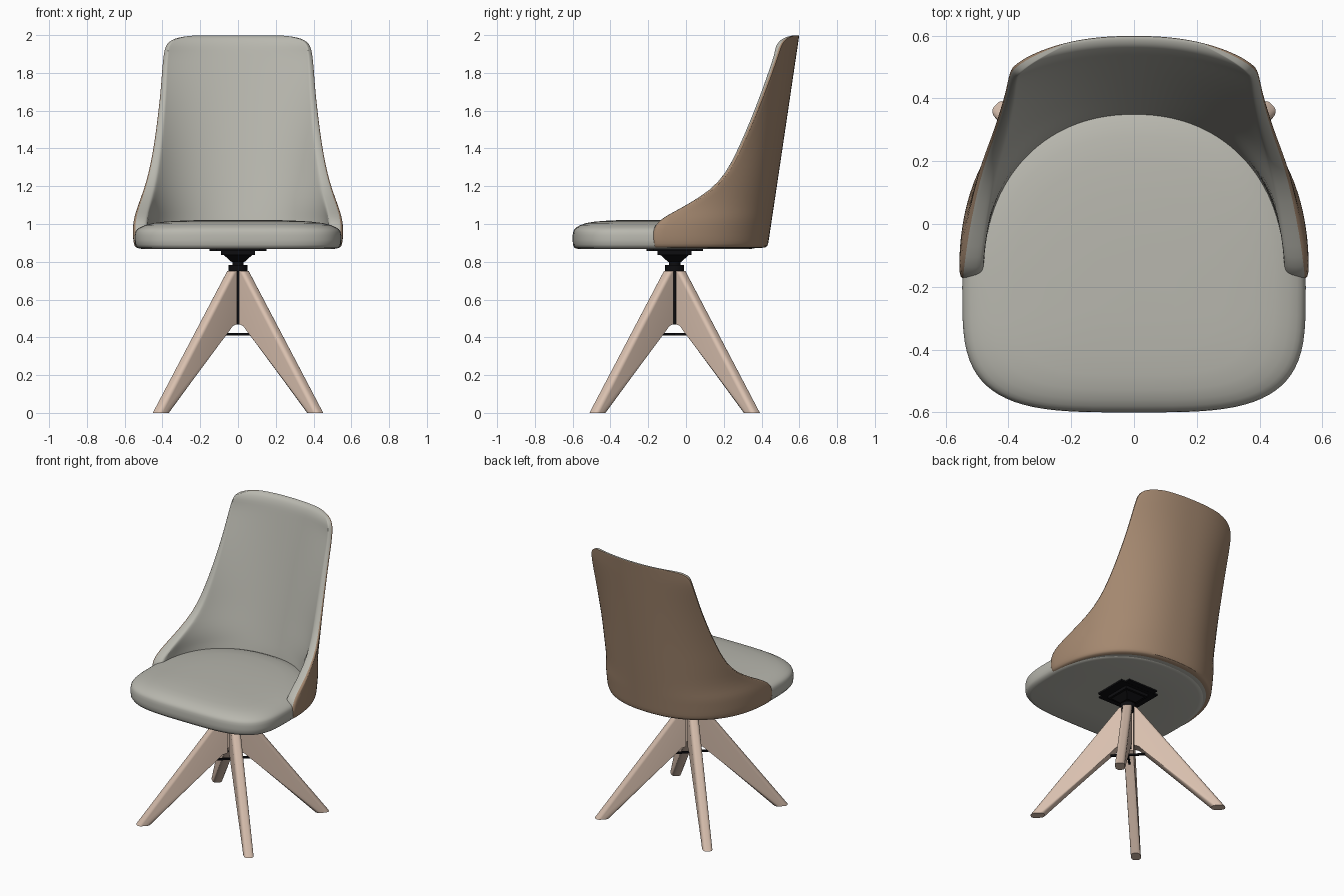
import bpy, bmesh, math
from mathutils import Matrix

if "Cube" in bpy.data.objects:
    bpy.data.objects.remove(bpy.data.objects["Cube"])


def material(name, rgb):
    m = bpy.data.materials.new(name)
    m.diffuse_color = (*rgb, 1)
    m.use_nodes = True
    m.node_tree.nodes["Principled BSDF"].inputs["Base Color"].default_value = m.diffuse_color
    return m


GREY = material("grey upholstery", (0.48, 0.475, 0.425))
BROWN = material("brown leather", (0.37, 0.245, 0.16))
WOOD = material("pale wood", (0.69, 0.525, 0.425))
BLACK = material("black metal", (0.004, 0.004, 0.005))
AXIS_Y = -0.06  # swivel axis


def finish(name, bm, mats, angle=40):
    bmesh.ops.recalc_face_normals(bm, faces=bm.faces)
    me = bpy.data.meshes.new(name)
    bm.to_mesh(me)
    bm.free()
    ob = bpy.data.objects.new(name, me)
    bpy.context.collection.objects.link(ob)
    for m in mats:
        me.materials.append(m)
    bpy.ops.object.select_all(action='DESELECT')
    ob.select_set(True)
    bpy.context.view_layer.objects.active = ob
    bpy.ops.object.shade_smooth_by_angle(angle=math.radians(angle))
    return ob


def spow(v, p):
    return math.copysign(abs(v) ** p, v)


def loft(bm, rings, mat_rule=lambda j: 0):
    """Bridge closed rings of points."""
    loops = [[bm.verts.new(p) for p in r] for r in rings]
    n = len(loops[0])
    for a, b in zip(loops, loops[1:]):
        for j in range(n):
            k = (j + 1) % n
            bm.faces.new((a[j], a[k], b[k], b[j])).material_index = mat_rule(j)
    return loops


# --- Back shell: a leaning oval sheet trimmed by the rim, padded inside ---
N, NOSE = 30, 4
DEPTH, EXP, EXP_IN = 0.597, 2.3, 2.15


def width_for(x, y, depth, e):
    """Half width of the oval that passes through (x, y)."""
    return x / (1 - max(y / depth, 0) ** e) ** (1 / e)


def arc(a, depth, c, limit, e, z):
    tm = math.asin(min(1, (limit / a) ** (e / 2)))
    pts = []
    for i in range(N + 1):
        t = tm * (2 * i / N - 1)
        pts.append((a * spow(math.sin(t), 2 / e),
                    c + depth * max(math.cos(t), 0) ** (2 / e), z))
    return pts


def shell_ring(z, X, yr, a, c, depth, tx, dy, ty, bulge):
    outer = arc(a, depth, c, X, EXP, z)
    xi, yi = X - tx, yr - dy
    ci = min(c, yi)
    d_in = c + depth - ty - ci
    a_in = width_for(xi, yi - ci, d_in, EXP_IN)
    inner = arc(a_in, d_in, ci, xi, EXP_IN, z)

    def nose(side):  # rounded rim from outer end to inner end
        return [(side * (X - tx * (1 - math.cos(f)) / 2),
                 yr - dy * (1 - math.cos(f)) / 2 - bulge * math.sin(f), z)
                for f in (math.pi * i / NOSE for i in range(1, NOSE))]
    return outer + nose(1) + inner[::-1] + nose(-1)[::-1]


# height, half width, front y of the rim
ROWS = [(0.872, 0.538, -0.17), (0.88, 0.549, -0.175), (0.91, 0.557, -0.18),
        (0.97, 0.559, -0.18), (1.02, 0.555, -0.145), (1.06, 0.545, -0.075),
        (1.10, 0.532, 0.0), (1.18, 0.503, 0.13), (1.27, 0.477, 0.207),
        (1.37, 0.457, 0.258), (1.47, 0.441, 0.303), (1.60, 0.424, 0.356),
        (1.72, 0.411, 0.401), (1.82, 0.404, 0.436), (1.90, 0.396, 0.462)]
rings = []
for z, X, front in ROWS:
    u = min(max((z - 1.0) / 0.9, 0), 1)
    tx, dy, ty = 0.08 - 0.052 * u ** 0.7, 0.02 * u, 0.1 - 0.05 * u
    bulge = 0.1 * tx + 0.006
    yr = front + dy + bulge
    c = min(-0.16 + 0.148 * (z - 0.9), yr)
    depth = -0.16 + 0.148 * (z - 0.9) + DEPTH - c - (0.02 if z < 0.875 else 0)
    a = width_for(X, yr - c, depth, EXP)
    rings.append(shell_ring(z, X, yr, a, c, depth, tx, dy, ty, bulge))
# rounded top corners: the same sheet, trimmed narrower
for z, X, ty in ((1.94, 0.386, 0.048), (1.965, 0.368, 0.043), (1.983, 0.335, 0.036),
                 (1.993, 0.285, 0.026), (1.999, 0.22, 0.012)):
    c = -0.16 + 0.148 * (z - 0.9)
    yr = c + DEPTH * (1 - (X / a) ** EXP) ** (1 / EXP)
    rings.append(shell_ring(z, X, yr, a, c, DEPTH, 0.4 * ty, 0.6 * ty, ty, 0.15 * ty))
bm = bmesh.new()
loops = loft(bm, rings, lambda j: 1 if j <= N or j == len(rings[0]) - 1 else 0)
inner0 = N + NOSE
for ring in (loops[0], loops[-1]):  # close the lower and upper edges
    for i in range(N):
        bm.faces.new((ring[i], ring[i + 1], ring[inner0 + N - i - 1], ring[inner0 + N - i]))
    bm.faces.new(ring[N:inner0 + 1])
    bm.faces.new(ring[inner0 + N:] + [ring[0]])
shell = finish("back_shell", bm, [GREY, BROWN], 60)
mod = shell.modifiers.new("smooth", 'SUBSURF')
mod.levels = mod.render_levels = 1


# --- Seat cushion: straight front, rounded back, domed top ---
def seat_ring(s, z, n=80):
    pts = []
    for i in range(n):
        t = 2 * math.pi * i / n
        p, depth = (2 / 3.6, 0.4) if math.sin(t) < 0 else (2 / 2.25, 0.585)
        pts.append((s * 0.547 * spow(math.cos(t), p),
                    -0.2 + s * depth * spow(math.sin(t), p), z))
    return pts


bm = bmesh.new()
loops = loft(bm, [seat_ring(s, z) for s, z in (
    (0.5, 0.868), (0.93, 0.868), (0.975, 0.873), (0.997, 0.89), (1.0, 0.915),
    (1.0, 0.94), (0.994, 0.957), (0.986, 0.966), (0.972, 0.974),
    (0.95, 0.982), (0.90, 0.994), (0.82, 1.005), (0.7, 1.013), (0.5, 1.019),
    (0.25, 1.022))])
bm.faces.new(loops[0])
bm.faces.new(loops[-1])
finish("seat_cushion", bm, [GREY], 50)

# --- Four splayed wooden legs on the diagonals ---
PROFILE = [(0.622, 0), (0.533, 0), (0.105, 0.425), (0.07, 0.46), (0.04, 0.47),
           (0.04, 0.752), (0.062, 0.752)]
for i, name in enumerate(("back_right_leg", "back_left_leg", "front_left_leg", "front_right_leg")):
    bm = bmesh.new()
    sides = [[bm.verts.new((r, w, z)) for r, z in PROFILE] for w in (-0.031, 0.031)]
    for s in sides:
        bm.faces.new(s)
    for j in range(len(PROFILE)):
        k = (j + 1) % len(PROFILE)
        bm.faces.new((sides[0][j], sides[0][k], sides[1][k], sides[1][j]))
    # round the long edges only
    long_edges = [e for e in bm.edges
                  if abs(e.verts[0].co.y - e.verts[1].co.y) < 1e-4
                  and {round(v.co.x, 3) for v in e.verts} in ({0.622, 0.062}, {0.533, 0.105})]
    bmesh.ops.bevel(bm, geom=long_edges, offset=0.023, segments=5, profile=0.5, affect='EDGES')
    bm.transform(Matrix.Translation((0, AXIS_Y, 0))
                 @ Matrix.Rotation(math.pi / 4 + i * math.pi / 2, 4, 'Z'))
    finish(name, bm, [WOOD], 35)


# --- Black swivel hardware ---
def box(name, size, z, turn=0):
    bm = bmesh.new()
    bmesh.ops.create_cube(bm, size=1, matrix=Matrix.Translation((0, AXIS_Y, z))
                          @ Matrix.Rotation(turn, 4, 'Z') @ Matrix.Diagonal((*size, 1)))
    return finish(name, bm, [BLACK])


def cone(name, r_low, r_high, z0, z1, sides=24, turn=0):
    bm = bmesh.new()
    bmesh.ops.create_cone(bm, cap_ends=True, segments=sides, radius1=r_low, radius2=r_high,
                          depth=z1 - z0, matrix=Matrix.Translation((0, AXIS_Y, (z0 + z1) / 2))
                          @ Matrix.Rotation(turn, 4, 'Z'))
    return finish(name, bm, [BLACK], 30)


box("mount_plate_wide", (0.30, 0.23, 0.012), 0.863)
box("mount_plate_deep", (0.23, 0.30, 0.010), 0.863)
box("swivel_housing", (0.18, 0.18, 0.022), 0.847)
cone("swivel_cone", 0.05, 0.11, 0.80, 0.838, 4, math.pi / 4)
cone("swivel_neck", 0.03, 0.03, 0.77, 0.81)
cone("leg_collar", 0.05, 0.05, 0.748, 0.783)
cone("centre_post", 0.024, 0.024, 0.468, 0.76)
for i, n in enumerate(("first", "second")):
    box(n + "_cross_brace", (0.22, 0.012, 0.012), 0.416, math.pi / 4 + i * math.pi / 2)
